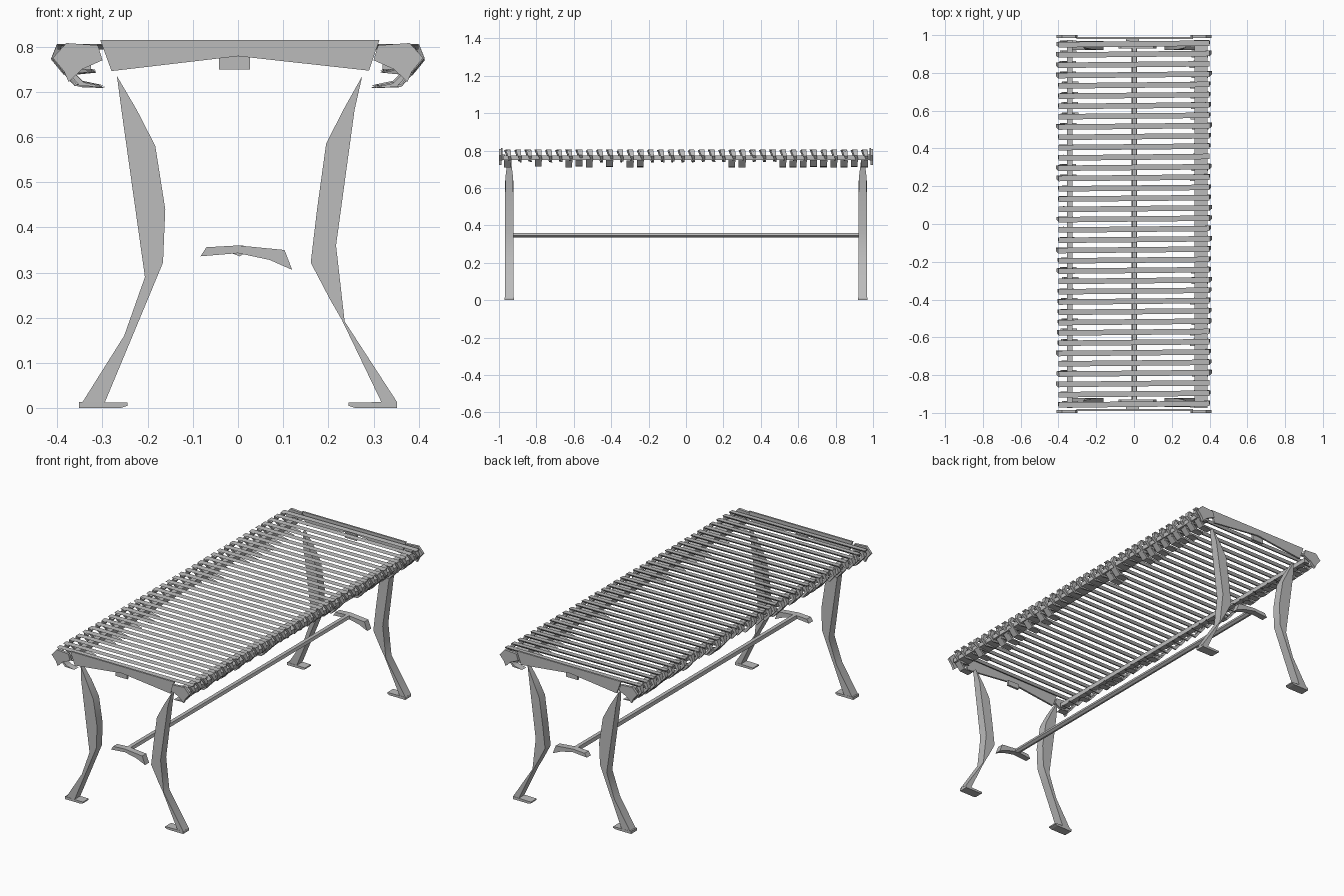
import bpy, bmesh, random

random.seed(4)
cube = bpy.data.objects.get("Cube")
if cube:
    bpy.data.objects.remove(cube, do_unlink=True)

grey = bpy.data.materials.new("plain_grey")
grey.use_nodes = True
COLOUR = (0.5, 0.5, 0.5, 1)
grey.diffuse_color = COLOUR
grey.node_tree.nodes["Principled BSDF"].inputs["Base Color"].default_value = COLOUR


def finish(name, bm, smooth=False):
    bmesh.ops.recalc_face_normals(bm, faces=bm.faces)
    mesh = bpy.data.meshes.new(name)
    bm.to_mesh(mesh)
    bm.free()
    mesh.materials.append(grey)
    obj = bpy.data.objects.new(name, mesh)
    bpy.context.collection.objects.link(obj)
    if smooth:
        bpy.ops.object.select_all(action='DESELECT')
        obj.select_set(True)
        bpy.context.view_layer.objects.active = obj
        bpy.ops.object.shade_smooth_by_angle(angle=0.6)


def prism(bm, outline, y, half, lean=lambda z: (0, 1)):
    """Extrude an (x, z) outline along y; lean(z) gives a y shift and a width factor."""
    rings = []
    for side in (-1, 1):
        ring = []
        for x, z in outline:
            shift, factor = lean(z)
            ring.append(bm.verts.new((x, y + shift + side * half * factor, z)))
        rings.append(ring)
    front, back = rings
    bm.faces.new(front)
    bm.faces.new(back[::-1])
    n = len(outline)
    for i in range(n):
        j = (i + 1) % n
        bm.faces.new((front[i], back[i], back[j], front[j]))


def mirrored(outline):
    return [(-x, z) for x, z in outline]


# Slats: thin three-sided bars, flat on top and slightly skewed
COUNT, PITCH = 36, 0.0545
slat_y = [(i - (COUNT - 1) / 2) * PITCH for i in range(COUNT)]
section = [(-0.015, 0.804), (0.014, 0.806), (0.004, 0.794)]
bm = bmesh.new()
for y in slat_y:
    ends = [[bm.verts.new((x, y + dy + 0.01 * x, z)) for dy, z in section]
            for x in (-0.4, 0.4)]
    bm.faces.new(ends[0])
    bm.faces.new(ends[1])
    for i in range(3):
        j = (i + 1) % 3
        bm.faces.new((ends[0][i], ends[0][j], ends[1][j], ends[1][i]))
finish("slats", bm)

# Curled slat ends, narrowing downwards; some carry a lower hook
curl = [(0.38, 0.798), (0.4, 0.805), (0.412, 0.775), (0.385, 0.742), (0.325, 0.748),
        (0.377, 0.757), (0.398, 0.776)]
hook = [(0.305, 0.714), (0.36, 0.716), (0.392, 0.752), (0.38, 0.752), (0.352, 0.724)]
low = {0, 3, 6, 7, 8, 10, 12, 13, 22, 23, 27, 28, 29, 30, 31, 32, 33, 34, 35}
for label, sign in (("left", 1), ("right", -1)):
    bm = bmesh.new()
    for i, y in enumerate(slat_y):
        dx, dz = random.uniform(-0.012, 0.002), random.uniform(-0.006, 0.001)
        prism(bm, [(sign * (x + dx), z + dz) for x, z in curl], y + sign * 0.004, 0.014,
              lambda z: ((0.8 - z) * 0.2, max(0.3, 1 - (0.8 - z) * 13)))
        if i in low:
            prism(bm, [(sign * (x + dx), z + dz) for x, z in hook], y, 0.018)
    finish(label + "_slat_curls", bm)

# Long side rails beneath the slats
for name, x0, x1 in (("left_side_rail", 0.32, 0.39), ("right_side_rail", -0.355, -0.325)):
    bm = bmesh.new()
    prism(bm, [(x0, 0.75), (x1, 0.75), (x1, 0.774), (x0, 0.774)], 0, 0.975)
    finish(name, bm)

rail = [(-0.305, 0.815), (-0.28, 0.746), (0.0, 0.779), (0.29, 0.747), (0.313, 0.815)]
corner = [(0.3, 0.77), (0.31, 0.803), (0.38, 0.808), (0.41, 0.775), (0.385, 0.745),
          (0.375, 0.722), (0.345, 0.75)]
tab = [(-0.042, 0.75), (0.027, 0.75), (0.027, 0.778), (-0.042, 0.778)]
left_leg = [(0.275, 0.735), (0.233, 0.66), (0.195, 0.585), (0.175, 0.44), (0.161, 0.322),
            (0.204, 0.24), (0.23, 0.195), (0.318, 0.012), (0.353, 0.012), (0.236, 0.192),
            (0.217, 0.36), (0.258, 0.66)]
right_leg = [(-0.268, 0.735), (-0.224, 0.66), (-0.183, 0.58), (-0.161, 0.44),
             (-0.166, 0.322), (-0.2, 0.24), (-0.295, 0.012), (-0.345, 0.012),
             (-0.252, 0.16), (-0.206, 0.29), (-0.258, 0.66)]
foot = [(0.245, 0.005), (0.26, 0.0), (0.352, 0.0), (0.352, 0.014), (0.245, 0.012)]
brace = [(-0.083, 0.336), (-0.07, 0.356), (0.0, 0.36), (0.103, 0.35),
         (0.12, 0.306), (0.07, 0.328), (0.0, 0.343)]


def leg_taper(z):
    return 0, (0.45 if z > 0.7 else 0.85 if z > 0.62 else 1)


for end, side in (("front", -1), ("back", 1)):
    # Arched end rail, its corner plates and centre tab
    bm = bmesh.new()
    prism(bm, rail, side * 0.985, 0.005)
    finish(end + "_end_rail", bm)
    bm = bmesh.new()
    prism(bm, corner, side * 0.993, 0.007)
    prism(bm, mirrored(corner), side * 0.993, 0.007)
    finish(end + "_corner_plates", bm)
    bm = bmesh.new()
    prism(bm, tab, side * 0.975, 0.006)
    finish(end + "_centre_tab", bm)

    # Curved legs with inward feet
    for label, leg, sole in (("left", left_leg, foot), ("right", right_leg, mirrored(foot))):
        bm = bmesh.new()
        prism(bm, leg, side * 0.945, 0.024, leg_taper)
        finish(f"{end}_{label}_leg", bm, True)
        bm = bmesh.new()
        prism(bm, sole, side * 0.945, 0.025)
        finish(f"{end}_{label}_foot", bm)

    # Bracket at the end of the stretcher
    bm = bmesh.new()
    prism(bm, brace, side * 0.945, 0.017)
    finish(end + "_stretcher_bracket", bm)

# Long stretcher between the leg pairs
bm = bmesh.new()
prism(bm, [(-0.012, 0.342), (0.004, 0.336), (0.017, 0.345), (0.012, 0.36), (-0.008, 0.36)],
      0, 0.93)
finish("stretcher", bm, True)
